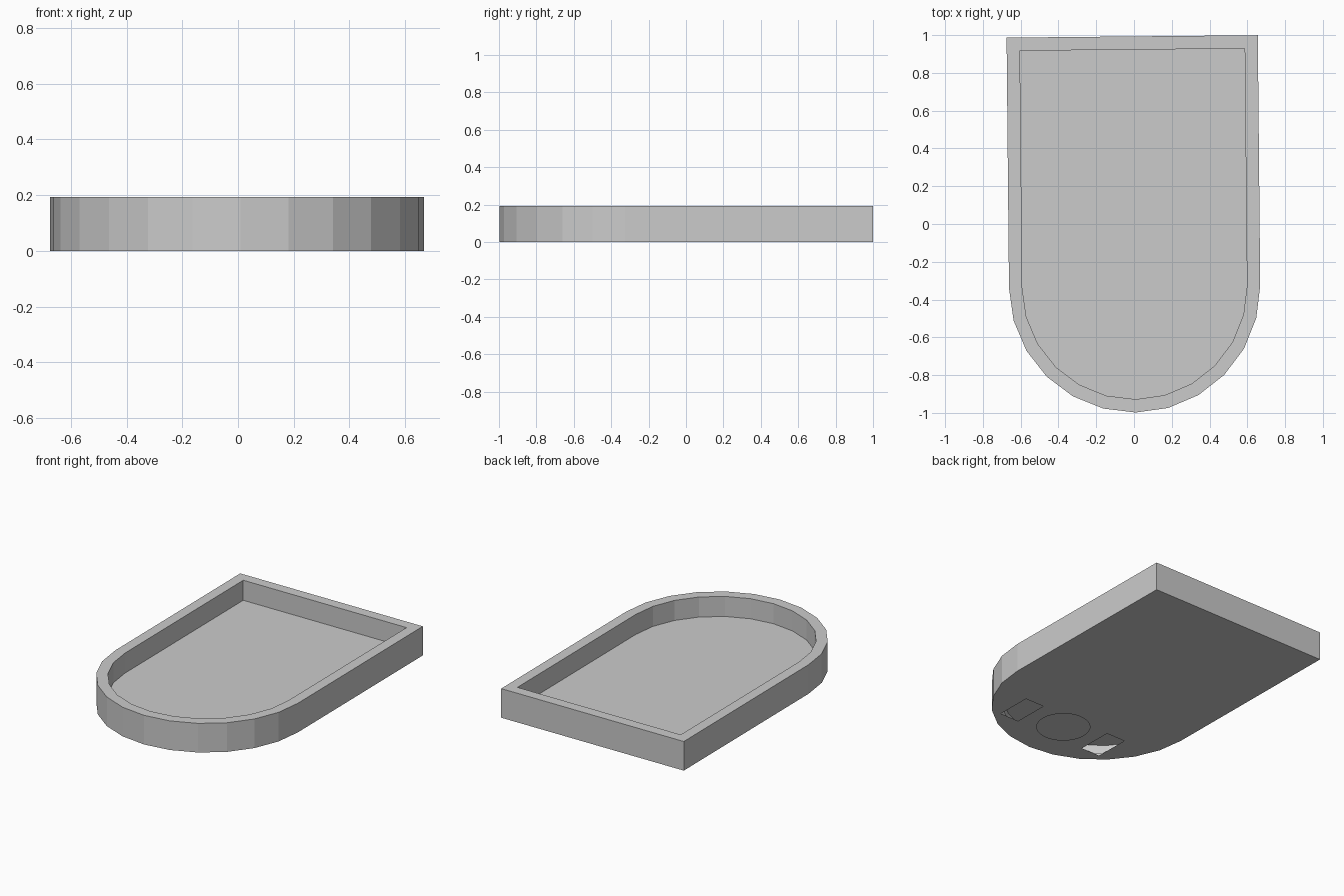
import bpy, bmesh
from math import sin, cos, pi, radians
from mathutils import Vector

if "Cube" in bpy.data.objects:
    bpy.data.objects.remove(bpy.data.objects["Cube"])

HEIGHT, FLOOR_Z = 0.193, 0.06
RADIUS, WALL, BACK, ARC_Y = 0.665, 0.07, 0.993, -0.333
TILT = radians(0.55)  # the whole tray is turned very slightly


def outline(inset):
    """Counter-clockwise: square back, half-round front in 12 steps."""
    r = RADIUS - inset
    arc = [(r * cos(pi + pi * i / 12), ARC_Y + r * sin(pi + pi * i / 12))
           for i in range(13)]
    return arc + [(r, BACK - inset), (-r, BACK - inset)]


def loop(bm, pts, z):
    return [bm.verts.new((x, y, z)) for x, y in pts]


def bridge(bm, a, b):
    n = len(a)
    for i in range(n):
        j = (i + 1) % n
        bm.faces.new((a[i], a[j], b[j], b[i]))


def finish(bm, name):
    mesh = bpy.data.meshes.new(name)
    bm.to_mesh(mesh)
    bm.free()
    ob = bpy.data.objects.new(name, mesh)
    ob.rotation_euler.z = TILT
    bpy.context.collection.objects.link(ob)
    return ob


# Rim: outer wall, flat top edge, inner wall
bm = bmesh.new()
outer, inner = outline(0), outline(WALL)
rings = [loop(bm, outer, 0), loop(bm, outer, HEIGHT),
         loop(bm, inner, HEIGHT), loop(bm, inner, 0)]
for a, b in zip(rings, rings[1:]):
    bridge(bm, a, b)
finish(bm, "rim_wall")

# Tray floor
bm = bmesh.new()
bm.faces.new(loop(bm, inner, FLOOR_Z))
finish(bm, "tray_floor")

# Base plate with one round and two rectangular openings
bm = bmesh.new()
circle = [(0.165 * cos(2 * pi * i / 32), -0.673 + 0.165 * sin(2 * pi * i / 32))
          for i in range(32)]
rects = [[(s * 0.33 + dx, -0.68 + dy) for dx, dy in
          ((-0.07, -0.12), (0.07, -0.12), (0.07, 0.12), (-0.07, 0.12))]
         for s in (-1, 1)]
edges = []
for pts in [outer, circle] + rects:
    vs = loop(bm, pts, 0)
    edges += [bm.edges.new((vs[i - 1], vs[i])) for i in range(len(vs))]
bmesh.ops.triangle_fill(bm, edges=edges, use_beauty=True,
                        normal=Vector((0, 0, -1)))
bm.normal_update()
for f in bm.faces:
    if f.normal.z > 0:
        f.normal_flip()
finish(bm, "base_plate")
